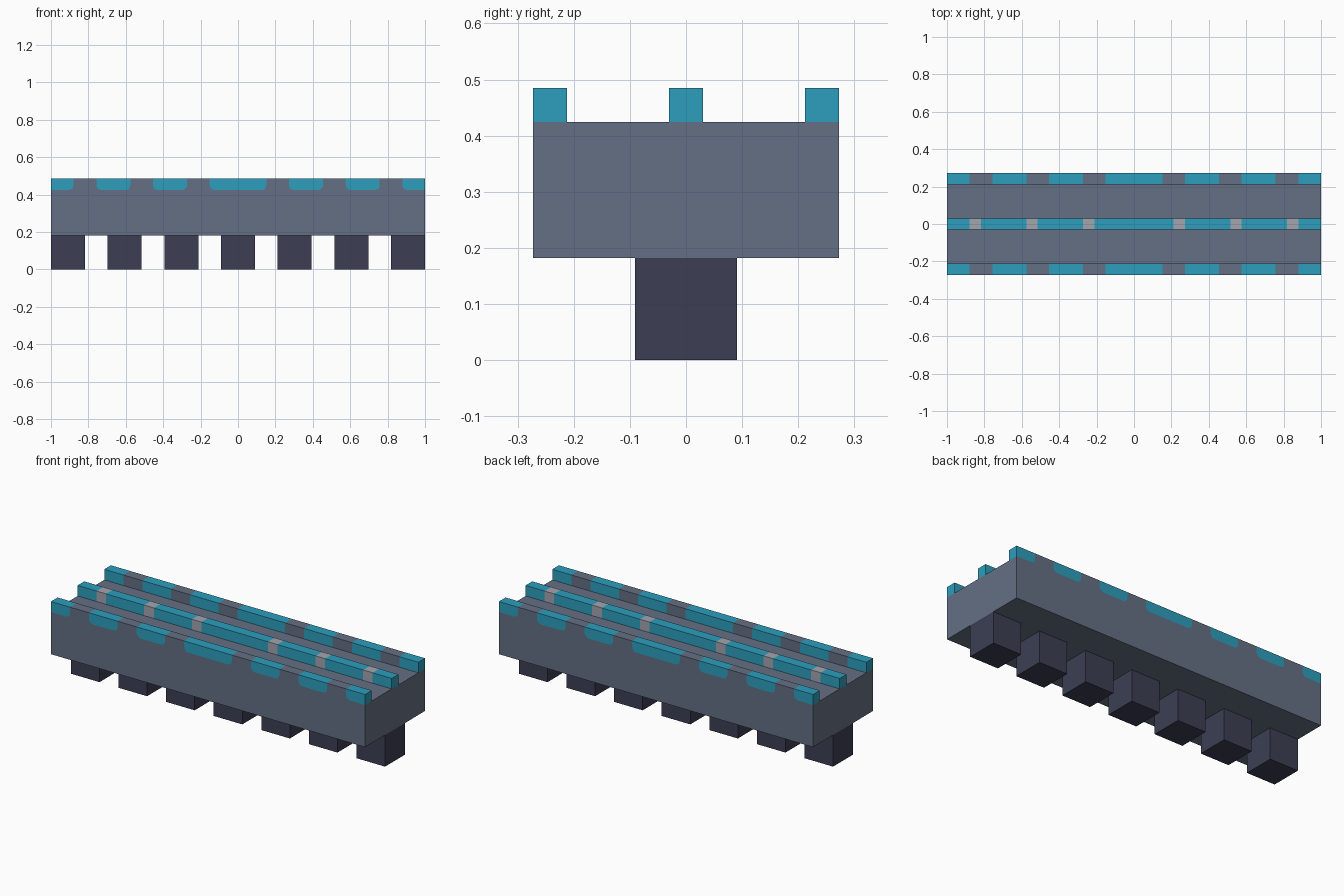
import bpy, bmesh, math

cube = bpy.data.objects.get("Cube")
if cube:
    bpy.data.objects.remove(cube, do_unlink=True)

U = 1 / 33  # modelling unit: the slab is 66 units long


def material(name, rgb):
    lin = [((c / 255 + 0.055) / 1.055) ** 2.4 for c in rgb] + [1]
    m = bpy.data.materials.new(name)
    m.use_nodes = True
    m.diffuse_color = lin
    m.node_tree.nodes["Principled BSDF"].inputs["Base Color"].default_value = lin
    return m


SLATE = material("slate grey", (101, 112, 132))
TEAL = material("teal", (45, 159, 190))
DARK = material("dark indigo", (60, 63, 83))
SILVER = material("light grey", (164, 166, 176))


def finish(name, bm, mats):
    bmesh.ops.recalc_face_normals(bm, faces=bm.faces)
    me = bpy.data.meshes.new(name)
    bm.to_mesh(me)
    bm.free()
    for m in mats:
        me.materials.append(m)
    ob = bpy.data.objects.new(name, me)
    bpy.context.collection.objects.link(ob)
    return ob


def box(name, x0, x1, y0, y1, z0, z1, mat):
    """Box given by its limits in modelling units."""
    bm = bmesh.new()
    bmesh.ops.create_cube(bm, size=1)
    for v in bm.verts:
        v.co = [(a + (c + 0.5) * (b - a)) * U
                for c, a, b in zip(v.co, (x0, y0, z0), (x1, y1, z1))]
    return finish(name, bm, [mat])


def edge_block(name, x0, x1, side):
    """Teal rail block whose outer face has slate rounded lower corners."""
    yo, yi, z0, z1, r = side * 9, side * 7, 14, 16, 0.9
    bm = bmesh.new()

    def face(points, index):
        f = bm.faces.new([bm.verts.new([c * U for c in p]) for p in points])
        f.material_index = index

    # top, bottom, inner face and ends
    face([(x0, yo, z1), (x1, yo, z1), (x1, yi, z1), (x0, yi, z1)], 0)
    face([(x0, yo, z0), (x1, yo, z0), (x1, yi, z0), (x0, yi, z0)], 0)
    face([(x0, yi, z0), (x1, yi, z0), (x1, yi, z1), (x0, yi, z1)], 0)
    for x in (x0, x1):
        face([(x, yo, z0), (x, yi, z0), (x, yi, z1), (x, yo, z1)], 0)
    # outer face: teal outline, rounded only next to a gap
    outline = [(x0, yo, z1)]
    for x, s in ((x0, 1), (x1, -1)):
        if abs(x) == 33:
            outline.append((x, yo, z0))
            continue
        arc = [(x + s * r * (1 - math.cos(a)), yo, z0 + r * (1 - math.sin(a)))
               for a in [i * math.pi / 10 for i in range(6)]]
        face([(x, yo, z0)] + arc, 1)
        outline += arc if s > 0 else arc[::-1]
    outline.append((x1, yo, z1))
    face(outline, 0)
    bmesh.ops.remove_doubles(bm, verts=bm.verts, dist=1e-5)
    return finish(name, bm, [TEAL, SLATE])


# Main slab and the row of support blocks beneath it
box("slab", -33, 33, -9, 9, 6, 14, SLATE)
for i in range(7):
    c = (i - 3) * 10
    box(f"foot_{i + 1}", c - 3, c + 3, -3, 3, 0, 6, DARK)

# Edge rails: teal blocks alternating with slate blocks
cuts = [-33, -29, -25, -19, -15, -9, -5, 5, 9, 15, 19, 25, 29, 33]
for label, side in (("front", -1), ("back", 1)):
    for i, (a, b) in enumerate(zip(cuts, cuts[1:])):
        if i % 2 == 0:
            edge_block(f"{label}_rail_teal_{i + 1}", a, b, side)
        else:
            box(f"{label}_rail_slate_{i + 1}", a, b,
                min(side * 7, side * 9), max(side * 7, side * 9), 14, 16, SLATE)

# Centre rail: long teal blocks split by short light joints
cuts = [-33, -29, -27, -19, -17, -9, -7, 7, 9, 17, 19, 27, 29, 33]
for i, (a, b) in enumerate(zip(cuts, cuts[1:])):
    part, mat = ("joint", SILVER) if i % 2 else ("teal", TEAL)
    box(f"centre_rail_{part}_{i + 1}", a, b, -1, 1, 14, 16, mat)
